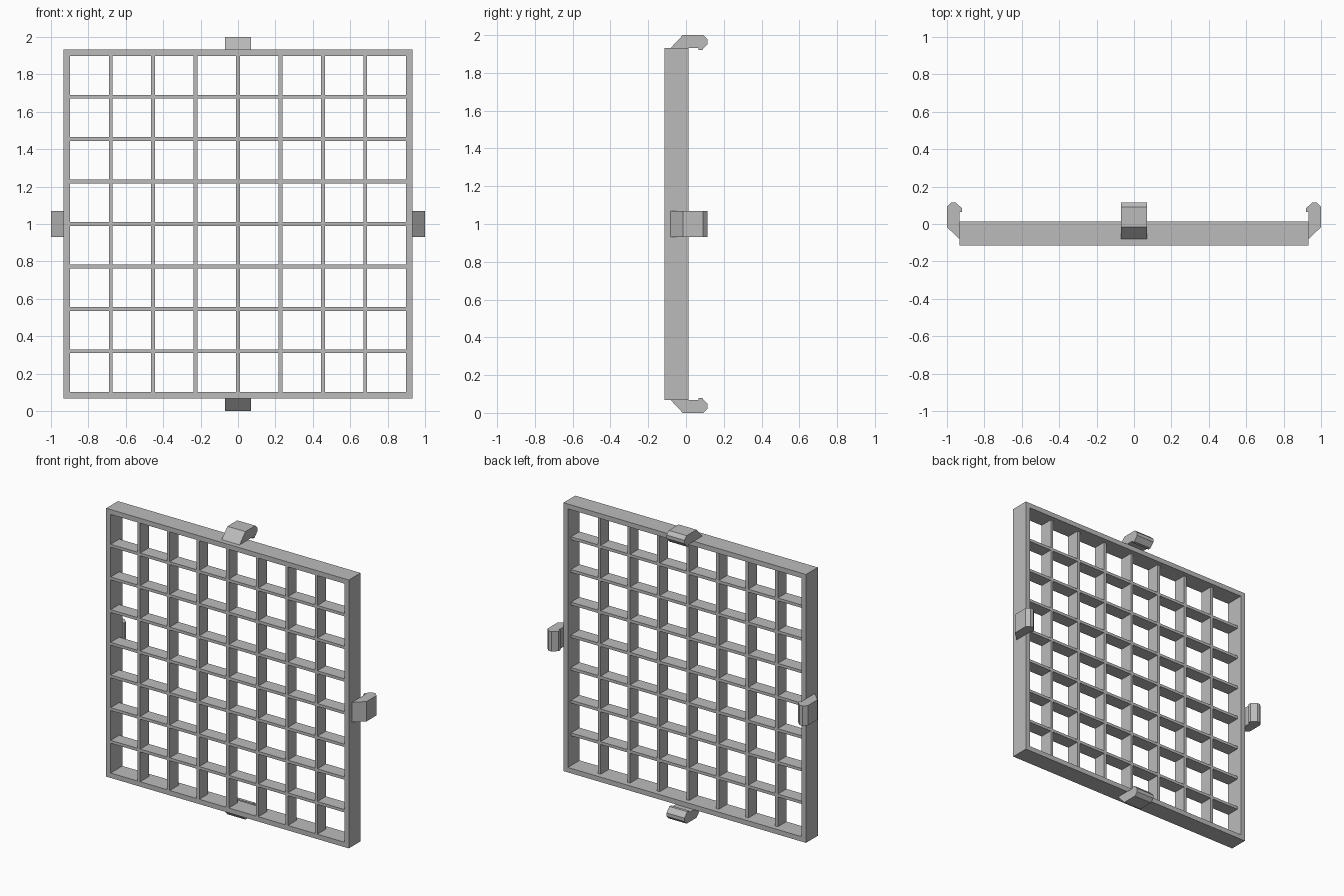
import bpy
import bmesh
from math import pi
from mathutils import Matrix, Vector

default = bpy.data.objects.get("Cube")
if default:
    bpy.data.objects.remove(default, do_unlink=True)

HALF = 0.932            # outer half size of the frame
OPEN = 0.898            # half size of the opening
FRONT, BACK = -0.115, 0.014
BAR_BACK = -0.021       # the lattice stops short of the frame's back
CELLS = 8
BAR = 0.02
CENTRE = Matrix.Translation((0, 0, 1))

grey = bpy.data.materials.new("plain grey")
grey.use_nodes = True
grey.diffuse_color = (0.5, 0.5, 0.5, 1)
grey.node_tree.nodes["Principled BSDF"].inputs["Base Color"].default_value = (0.5, 0.5, 0.5, 1)


def finish(name, bm):
    bmesh.ops.recalc_face_normals(bm, faces=bm.faces)
    mesh = bpy.data.meshes.new(name)
    bm.to_mesh(mesh)
    bm.free()
    mesh.materials.append(grey)
    obj = bpy.data.objects.new(name, mesh)
    bpy.context.collection.objects.link(obj)
    return obj


def extrude_faces(bm, faces, offset):
    result = bmesh.ops.extrude_face_region(bm, geom=faces)
    verts = [v for v in result["geom"] if isinstance(v, bmesh.types.BMVert)]
    bmesh.ops.translate(bm, verts=verts, vec=offset)


# Outer frame: a square ring pushed back to its depth
bm = bmesh.new()
rings = [[bm.verts.new((sx * r, FRONT, 1 + sz * r))
          for sx, sz in ((-1, -1), (1, -1), (1, 1), (-1, 1))] for r in (HALF, OPEN)]
outer, inner = rings
ring = [bm.faces.new((outer[i], outer[(i + 1) % 4], inner[(i + 1) % 4], inner[i]))
        for i in range(4)]
extrude_faces(bm, ring, (0, BACK - FRONT, 0))
finish("frame", bm)

# Lattice: a sheet of bar and cell squares, extruded where there is a bar
cell = (2 * OPEN - (CELLS - 1) * BAR) / CELLS
cuts = [-OPEN]
for i in range(2 * CELLS - 1):
    cuts.append(cuts[-1] + (BAR if i % 2 else cell))
bm = bmesh.new()
grid = [[bm.verts.new((x, FRONT, 1 + z)) for z in cuts] for x in cuts]
bars = []
last = len(cuts) - 1
# the final cell is closed by the frame, so its bars reach the opening's edge
edge = [bm.verts.new((OPEN, FRONT, 1 + z)) for z in cuts]
top = [bm.verts.new((x, FRONT, 1 + OPEN)) for x in cuts] if cuts[-1] < OPEN - 0.001 else None
if top is None:
    bmesh.ops.delete(bm, geom=edge, context="VERTS")
for i in range(last):
    for j in range(last):
        if i % 2 or j % 2:
            bars.append(bm.faces.new((grid[i][j], grid[i + 1][j],
                                      grid[i + 1][j + 1], grid[i][j + 1])))
extrude_faces(bm, bars, (0, BAR_BACK - FRONT, 0))
loose = [v for v in bm.verts if not v.link_faces]
bmesh.ops.delete(bm, geom=loose, context="VERTS")
finish("lattice", bm)

# Clips: one hooked profile (depth, distance from centre), turned to each side
profile = [(-0.081, HALF), (-0.017, 1), (0.091, 1), (0.115, 0.977),
           (0.115, 0.953), (0.084, 0.92), (0.065, 0.92), (0.065, HALF)]
for k, side in enumerate(("top", "left", "bottom", "right")):
    bm = bmesh.new()
    face = bm.faces.new([bm.verts.new((-0.069, y, r)) for y, r in profile])
    extrude_faces(bm, [face], (0.138, 0, 0))
    bm.transform(CENTRE @ Matrix.Rotation(k * pi / 2, 4, "Y"))
    finish(side + "_clip", bm)
